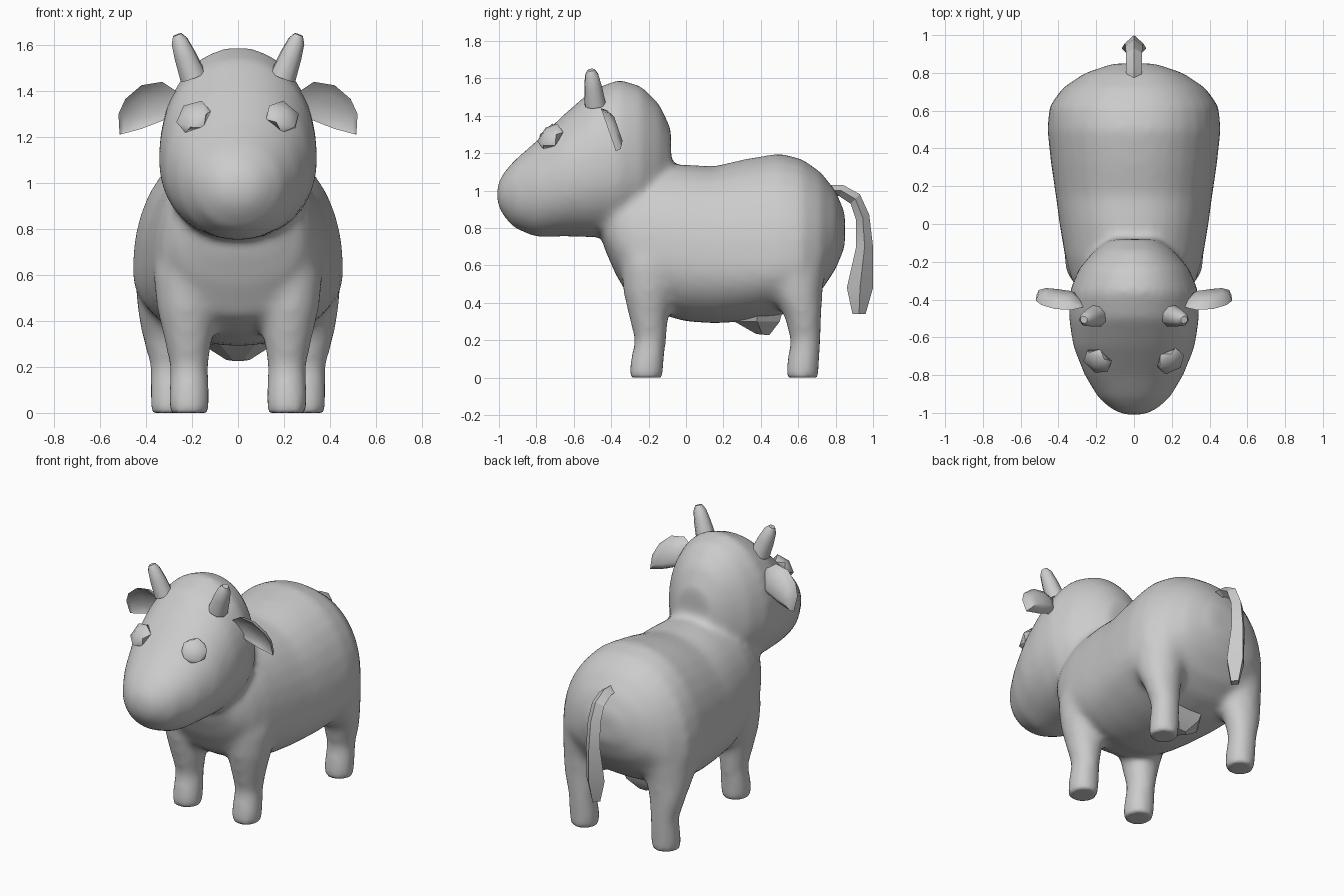
import bpy, bmesh, math
from mathutils import Vector, Matrix

cube = bpy.data.objects.get("Cube")
if cube:
    bpy.data.objects.remove(cube, do_unlink=True)

grey = bpy.data.materials.new("plain grey")
grey.use_nodes = True
grey.diffuse_color = (0.6, 0.6, 0.6, 1)
grey.node_tree.nodes["Principled BSDF"].inputs["Base Color"].default_value = (0.6, 0.6, 0.6, 1)


def finish(name, bm, angle=40):
    """Turn a bmesh into a shaded object with the grey material."""
    bmesh.ops.recalc_face_normals(bm, faces=bm.faces)
    mesh = bpy.data.meshes.new(name)
    bm.to_mesh(mesh)
    bm.free()
    mesh.materials.append(grey)
    obj = bpy.data.objects.new(name, mesh)
    bpy.context.collection.objects.link(obj)
    shade(obj, angle)
    return obj


def shade(obj, angle):
    bpy.ops.object.select_all(action='DESELECT')
    obj.select_set(True)
    bpy.context.view_layer.objects.active = obj
    bpy.ops.object.shade_smooth_by_angle(angle=math.radians(angle))


def loft(bm, rings):
    """Skin a list of equal-length point rings and cap both ends."""
    rows = [[bm.verts.new(p) for p in ring] for ring in rings]
    n = len(rows[0])
    for a, b in zip(rows, rows[1:]):
        for i in range(n):
            j = (i + 1) % n
            bm.faces.new((a[i], a[j], b[j], b[i]))
    bm.faces.new(rows[0][::-1])
    bm.faces.new(rows[-1])


def round_ring(n=32):
    return [(math.cos(2 * math.pi * i / n), math.sin(2 * math.pi * i / n)) for i in range(n)]


def soften(v, power):
    return math.copysign(abs(v) ** power, v)


def trunk(bm, sections, power):
    """Sections along y: y, bottom, widest height, top, half width."""
    rings = []
    for y, low, mid, top, w in sections:
        rings.append([(w * soften(c, power), y,
                       mid + soften(s, power) * ((top - mid) if s > 0 else (mid - low)))
                      for c, s in round_ring()])
    loft(bm, rings)


def leg(bm, side, sections):
    """Sections up z: height, centre x, centre y, x radius, y radius."""
    loft(bm, [[(side * (cx + rx * c), cy + ry * s, z) for c, s in round_ring(20)]
              for z, cx, cy, rx, ry in sections])


# Body, head and legs, fused into one soft skin
bm = bmesh.new()
trunk(bm, [
    (-0.44, 0.70, 0.82, 0.95, 0.20),
    (-0.38, 0.56, 0.76, 1.02, 0.28),
    (-0.30, 0.42, 0.70, 1.08, 0.33),
    (-0.18, 0.35, 0.66, 1.13, 0.365),
    (0.00, 0.30, 0.63, 1.14, 0.395),
    (0.15, 0.29, 0.62, 1.13, 0.415),
    (0.32, 0.30, 0.61, 1.17, 0.44),
    (0.50, 0.33, 0.61, 1.20, 0.46),
    (0.62, 0.38, 0.62, 1.17, 0.45),
    (0.72, 0.46, 0.65, 1.10, 0.38),
    (0.80, 0.58, 0.72, 1.00, 0.26),
    (0.85, 0.70, 0.79, 0.88, 0.11)], 0.92)
trunk(bm, [
    (-1.01, 0.93, 0.98, 1.03, 0.06),
    (-0.98, 0.87, 0.98, 1.09, 0.12),
    (-0.92, 0.80, 0.99, 1.16, 0.19),
    (-0.80, 0.75, 1.02, 1.265, 0.262),
    (-0.65, 0.755, 1.06, 1.41, 0.322),
    (-0.50, 0.75, 1.10, 1.54, 0.345),
    (-0.36, 0.76, 1.12, 1.595, 0.342),
    (-0.24, 0.80, 1.12, 1.56, 0.295),
    (-0.14, 0.85, 1.12, 1.46, 0.21),
    (-0.08, 0.90, 1.12, 1.33, 0.13)], 0.95)
for side in (1, -1):
    leg(bm, side, [
        (-0.012, 0.213, -0.215, 0.085, 0.092),
        (0.07, 0.213, -0.21, 0.09, 0.092),
        (0.20, 0.213, -0.19, 0.083, 0.085),
        (0.33, 0.217, -0.20, 0.108, 0.107),
        (0.45, 0.225, -0.20, 0.128, 0.135),
        (0.60, 0.23, -0.19, 0.14, 0.16),
        (0.75, 0.23, -0.18, 0.11, 0.14)])
    leg(bm, side, [
        (-0.012, 0.293, 0.62, 0.085, 0.088),
        (0.07, 0.293, 0.625, 0.09, 0.088),
        (0.20, 0.296, 0.64, 0.085, 0.082),
        (0.33, 0.305, 0.625, 0.112, 0.10),
        (0.45, 0.295, 0.59, 0.145, 0.14),
        (0.60, 0.28, 0.57, 0.165, 0.18),
        (0.75, 0.26, 0.56, 0.13, 0.16)])
body = finish("body", bm)
remesh = body.modifiers.new("fuse", 'REMESH')
remesh.mode = 'VOXEL'
remesh.voxel_size = 0.022
smooth = body.modifiers.new("soften", 'SMOOTH')
smooth.factor = 0.5
smooth.iterations = 12
for mod in list(body.modifiers):
    if mod.type in {'REMESH', 'SMOOTH'}:
        bpy.ops.object.modifier_apply(modifier=mod.name)
for v in body.data.vertices:
    v.co.z = max(v.co.z, 0.0)
if not body.data.materials:
    body.data.materials.append(grey)
shade(body, 60)

# Ears: a cupped leaf with a domed back
outline = [(0.27, 1.40), (0.33, 1.44), (0.42, 1.425), (0.49, 1.365),
           (0.52, 1.30), (0.515, 1.21), (0.42, 1.235), (0.28, 1.29)]
mid_x, mid_z = 0.40, 1.335


def ear_ring(side, scale, push):
    points = []
    for x, z in outline:
        px, pz = mid_x + (x - mid_x) * scale, mid_z + (z - mid_z) * scale
        points.append((side * px, -0.455 + 0.35 * (1.44 - pz) + push, pz))
    return points


for side, label in ((1, "left"), (-1, "right")):
    bm = bmesh.new()
    loft(bm, [ear_ring(side, 0.5, 0.025), ear_ring(side, 0.85, 0.01), ear_ring(side, 1, 0),
              ear_ring(side, 0.9, 0.03), ear_ring(side, 0.55, 0.055)])
    finish(label + "_ear", bm, 50)

    # Horns: short rounded cones leaning outwards
    bm = bmesh.new()
    base, tip = Vector((side * 0.195, -0.485, 1.46)), Vector((side * 0.265, -0.507, 1.645))
    turn = (tip - base).to_track_quat('Z', 'Y')
    loft(bm, [[base.lerp(tip, t) + turn @ Vector((r * c, r * s, 0)) for c, s in round_ring(8)]
              for t, r in ((0, 0.06), (0.5, 0.05), (0.85, 0.038), (1, 0.02))])
    finish(label + "_horn", bm, 50)

    # Eyes: flattened low-sided beads lying on the slope of the face
    bm = bmesh.new()
    facing = Vector((side * 0.45, -0.65, 0.6)).to_track_quat('Z', 'Y').to_matrix().to_4x4()
    bmesh.ops.create_icosphere(bm, subdivisions=1, radius=1, matrix=Matrix.Translation(
        (side * 0.193, -0.725, 1.288)) @ facing @ Matrix.Diagonal((0.085, 0.085, 0.045, 1)))
    finish(label + "_eye", bm, 50)

# Udder: a faceted bulge under the belly
bm = bmesh.new()
loft(bm, [[(w * c, 0.38 + d * s, z) for c, s in round_ring(6)]
          for z, w, d in ((0.40, 0.20, 0.17), (0.30, 0.16, 0.14))]
     + [[(0.05 * c, 0.41 + 0.04 * s, 0.23 + 0.1 * (0.41 - (0.41 + 0.04 * s)))
         for c, s in round_ring(6)]])
finish("udder", bm, 25)

# Tail: a four-sided strip with a wider tuft; outer y, z, inner y, z, half width
bm = bmesh.new()
loft(bm, [[(0, oy, oz), (w, (oy + iy) / 2, (oz + iz) / 2),
           (0, iy, iz), (-w, (oy + iy) / 2, (oz + iz) / 2)]
          for oy, oz, iy, iz, w in (
              (0.77, 1.03, 0.76, 0.97, 0.04), (0.84, 1.03, 0.82, 0.97, 0.042),
              (0.93, 0.98, 0.88, 0.93, 0.043), (0.98, 0.87, 0.91, 0.84, 0.045),
              (1.0, 0.70, 0.91, 0.70, 0.05), (1.0, 0.48, 0.86, 0.48, 0.065),
              (0.96, 0.34, 0.89, 0.34, 0.03))])
finish("tail", bm, 25)
